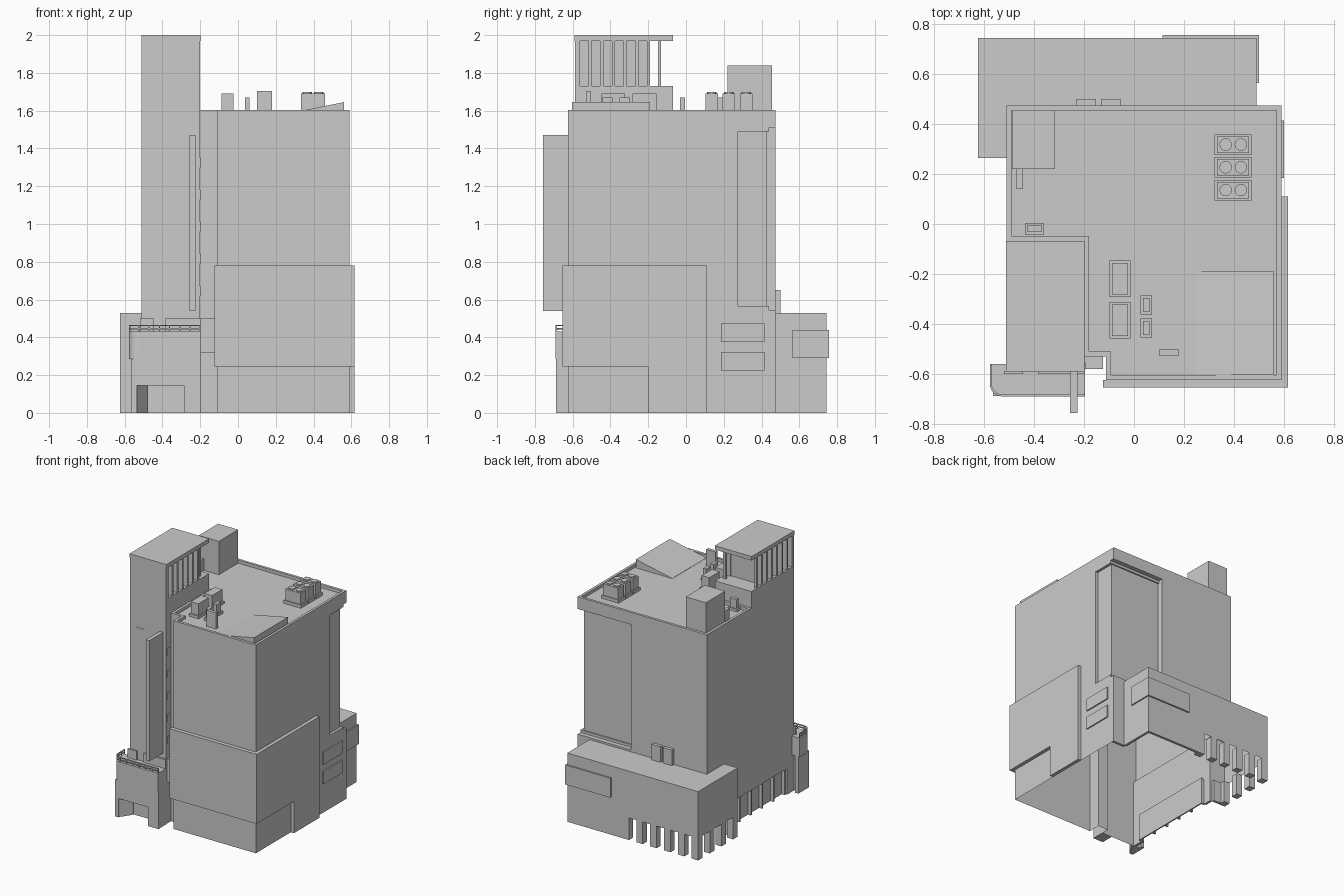
import bpy
import bmesh
import math

cube = bpy.data.objects.get("Cube")
if cube:
    bpy.data.objects.remove(cube, do_unlink=True)

grey = bpy.data.materials.new("concrete_grey")
grey.use_nodes = True
COLOUR = (0.6, 0.6, 0.6, 1)
grey.diffuse_color = COLOUR
grey.node_tree.nodes["Principled BSDF"].inputs["Base Color"].default_value = COLOUR


def finish(name, bm):
    bmesh.ops.recalc_face_normals(bm, faces=bm.faces)
    mesh = bpy.data.meshes.new(name)
    bm.to_mesh(mesh)
    bm.free()
    mesh.materials.append(grey)
    obj = bpy.data.objects.new(name, mesh)
    bpy.context.collection.objects.link(obj)
    return obj


def bridge(bm, rows, closed=False):
    n = len(rows[0])
    for a in range(len(rows) if closed else len(rows) - 1):
        b = (a + 1) % len(rows)
        for i in range(n):
            j = (i + 1) % n
            bm.faces.new((rows[a][i], rows[a][j], rows[b][j], rows[b][i]))


def make_rows(bm, rings):
    return [[bm.verts.new((x, y, z)) for x, y in pts] for pts, z in rings]


def prism(name, *layers):
    bm = bmesh.new()
    for points, z0, z1 in layers:
        rows = make_rows(bm, ((points, z0), (points, z1)))
        bridge(bm, rows)
        bm.faces.new(rows[0])
        bm.faces.new(rows[1])
    return finish(name, bm)


def shell(name, rings, is_open):
    """Hollow body, open below, without the walls picked by is_open."""
    bm = bmesh.new()
    rows = make_rows(bm, rings)
    bridge(bm, rows)
    bm.faces.new(rows[-1])
    bmesh.ops.remove_doubles(bm, verts=bm.verts, dist=0.0001)
    bmesh.ops.recalc_face_normals(bm, faces=bm.faces)
    gone = [f for f in bm.faces if is_open(f.calc_center_median(), f.normal)]
    bmesh.ops.delete(bm, geom=gone, context="FACES")
    return finish(name, bm)


def rim(name, outer, inner, z0, z1):
    """Closed strip of wall between two matching outlines."""
    bm = bmesh.new()
    bridge(bm, make_rows(bm, ((outer, z0), (outer, z1), (inner, z1), (inner, z0))), True)
    return finish(name, bm)


def rect(x0, x1, y0, y1):
    return [(x0, y0), (x1, y0), (x1, y1), (x0, y1)]


def box(name, x0, x1, y0, y1, z0, z1):
    return prism(name, (rect(x0, x1, y0, y1), z0, z1))


def piers(name, along, start, end, count, width, near, far, z0, z1):
    """Evenly spaced uprights along the x or y axis."""
    layers = []
    for i in range(count):
        c = start + (end - start - width) * i / (count - 1)
        span = (c, c + width, near, far) if along == "x" else (near, far, c, c + width)
        layers.append((rect(*span), z0, z1))
    return prism(name, *layers)


# Hollow main block, with a stepped recess around its rear left corner
L, R, B, F = -0.51, 0.59, 0.475, -0.625
TL, TR, TF, TB = L, -0.2, -0.588, -0.068
NX, NY = -0.112, -0.53
WING = 0.53


def footprint(dx=0, dy=0):
    return [(L, B), (0.135, B), (0.135, B - dy), (R - dx, B - dy), (R - dx, 0.275),
            (R, 0.275), (R, F), (NX, F), (NX, NY), (TR, NY), (TR, TF), (TL, TF)]


steps = ((0, 0.545, 0, 0.04), (0.02, 0.565, 0.02, 0.045),
         (0, 1.49, 0, 0.04), (0, 1.51, 0, 0))
rings = [(footprint(), 0), (footprint(), WING), (footprint(), 0.545),
         (footprint(0, 0.035), 0.545), (footprint(0, 0.035), 0.565),
         (footprint(0.02, 0.045), 0.565), (footprint(0.02, 0.045), 1.49),
         (footprint(0, 0.035), 1.49), (footprint(0, 0.035), 1.51),
         (footprint(), 1.51), (footprint(), 1.58)]
shell("main_block", rings,
      lambda c, n: c.z < WING - 0.01 and (c.y > B - 0.01 or c.x < L + 0.01))
box("rear_corner_wall", 0.48, R, B - 0.02, B, 0, WING)

# Parapet around the roof, stepping past the tower
T = 0.02
outer = [(L, B), (R, B), (R, F), (NX, F), (NX, NY), (TR, NY), (TR, TB), (L, TB)]
inner = [(L + T, B - T), (R - T, B - T), (R - T, F + T), (NX + T, F + T),
         (NX + T, NY + T), (TR + T, NY + T), (TR + T, TB + T), (L + T, TB + T)]
rim("roof_parapet", outer, inner, 1.57, 1.604)

# Ground floor side facade: wide glazed opening under a deep lintel
box("side_lintel", L, L + T, TF, 0.265, 0.2, WING)
box("side_front_pier", L, L + T, TF, -0.5, 0, 0.2)
box("side_rear_pier", L, L + T, 0.2, 0.265, 0, 0.2)
box("side_glazing", L + 0.035, L + 0.045, -0.5, 0.2, 0, 0.21)
piers("side_mullions", "y", -0.5, 0.2, 6, 0.014, L + 0.01, L + 0.036, 0, 0.2)

# Projecting cladding wrapped around the front left corner
CX, CY, CE = 0.617, -0.655, 0.11
prism("lower_cladding", ([(-0.125, CY), (CX, CY), (CX, CE), (R, CE), (R, F), (-0.125, F)],
                         0.245, 0.78))
box("side_cladding_panel", R, CX, -0.2, CE, 0, 0.245)
for z in (0.225, 0.375):
    box("side_window_frame", R - 0.001, 0.6, 0.185, 0.415, z, z + 0.097)

# Hollow low rear wing, with piers at its right end
RX, RY, H = -0.625, 0.745, 0.17
wing = [(RX, 0.265), (L, 0.265), (L, B), (0.49, B), (0.49, RY), (RX, RY)]
shell("rear_wing", [(wing, H), (wing, WING)],
      lambda c, n: abs(n.z) < 0.5 and (abs(c.y - B) < 0.01 or (abs(c.x - L) < 0.01 and c.y > 0.27)))
box("rear_wing_back_wall", 0.0, 0.49, RY - T, RY, 0, H)
box("rear_wing_left_wall", 0.47, 0.49, B, RY, 0, H)
box("rear_wing_front_wall", RX, L, 0.265, 0.285, 0, H)
piers("rear_wing_piers", "x", RX, 0.02, 6, 0.055, RY - 0.05, RY, 0, H)
piers("rear_wing_side_piers", "y", 0.265, RY, 4, 0.055, RX, RX + 0.05, 0, H)
prism("corner_sign_panel",
      (rect(0.115, 0.5, RY, 0.757), 0.29, 0.44),
      (rect(0.49, 0.5, 0.565, RY), 0.29, 0.44))
for x in (-0.23, -0.132):
    box("rear_vent_box", x, x + 0.077, B, 0.5, WING, 0.65)

# Stair tower with an open louvred top
box("stair_tower", TL, TR, TF, TB, 1.57, 1.73)
box("tower_front_wall", TL, TR, TF, TF + 0.022, 1.73, 1.98)
box("tower_core", -0.465, -0.245, -0.57, -0.2, 1.73, 1.98)
box("tower_roof", TL - 0.002, TR + 0.002, TF - 0.002, TB, 1.97, 2.0)
for x in (TL, TR - 0.045):
    piers("tower_louvres", "y", -0.578, -0.19, 7, 0.016, x, x + 0.045, 1.73, 1.98)
    box("tower_rear_post", x, x + 0.02, -0.148, -0.132, 1.73, 1.98)
box("tower_blade", -0.256, -0.226, -0.757, TF, 0.54, 1.47)
box("tower_slot", -0.45, -0.385, TF - 0.003, TF, 1.445, 1.45)
for i in range(5):
    z = 0.62 + 0.17 * i
    box("notch_vent", TR, TR + 0.005, -0.582, -0.555, z, z + 0.05)
box("notch_infill", TR, -0.125, -0.58, NY, 0.32, 0.5)

# Entrance with a rounded canopy
CL, CR, CF, CB, rad = -0.577, -0.197, -0.69, -0.56, 0.05


def canopy_edge(inset):
    r = rad - inset
    arc = [(CL + rad - r * math.cos(a), CF + rad - r * math.sin(a))
           for a in (math.pi / 2 * i / 6 for i in range(7))]
    return [(CL + inset, CB)] + arc + [(CR, CF + inset)]


prism("entrance_canopy", (canopy_edge(0) + [(CR, TF), (L, TF), (L, CB)], 0.285, 0.43))
box("entrance_lintel", -0.565, CR, -0.688, TF, 0.145, 0.285)
box("entrance_right_pier", -0.565, -0.535, -0.688, CB, 0, 0.285)
box("entrance_left_pier", -0.285, CR, -0.688, TF, 0, 0.145)
prism("entrance_splay", ([(-0.535, -0.68), (-0.48, -0.6), (-0.48, TF), (-0.535, TF)], 0, 0.145))
for x0, x1 in ((-0.52, -0.445), (-0.385, CR)):
    box("canopy_planter", x0, x1, -0.6, TF, 0.43, 0.5)

# Canopy railing follows the rounded edge
for z in (0.442, 0.459):
    prism("canopy_rail", (canopy_edge(0) + canopy_edge(0.008)[::-1], z, z + 0.007))
piers("canopy_rail_posts", "x", -0.527, CR, 7, 0.006, CF, CF + 0.007, 0.43, 0.466)
piers("canopy_rail_side_posts", "y", -0.64, CB, 3, 0.006, CL, CL + 0.007, 0.43, 0.466)

# Rooftop plant room and sloping screen
box("plant_room", -0.488, -0.317, 0.22, 0.455, 1.57, 1.838)
box("plant_duct", -0.47, -0.445, 0.14, 0.22, 1.57, 1.67)
screen = box("sloping_screen", 0.25, 0.56, -0.604, -0.19, 1.57, 1.645)
for v in screen.data.vertices:
    if v.co.z > 1.6 and v.co.x < 0.4:
        v.co.z = 1.582

# Rooftop fan units
for y in (0.318, 0.227, 0.136):
    box("fan_base", 0.323, 0.47, y - 0.041, y + 0.041, 1.57, 1.604)
    box("fan_unit", 0.333, 0.46, y - 0.033, y + 0.033, 1.6, 1.69)
    for x in (0.367, 0.428):
        circle = [(x + 0.025 * math.cos(a), y + 0.025 * math.sin(a))
                  for a in (math.pi * i / 8 for i in range(16))]
        prism("fan_cap", (circle, 1.69, 1.698))


# Rooftop boxes on low kerbs
def rooftop_box(name, x0, x1, y0, y1, top, m=0.01):
    box(name + "_kerb", x0, x1, y0, y1, 1.57, 1.6)
    box(name, x0 + m, x1 - m, y0 + m, y1 - m, 1.59, top)


rooftop_box("large_vent", -0.098, -0.014, -0.292, -0.147, 1.69)
rooftop_box("large_vent", -0.098, -0.014, -0.458, -0.313, 1.69)
rooftop_box("small_vent", 0.027, 0.072, -0.362, -0.286, 1.67)
rooftop_box("small_vent", 0.027, 0.072, -0.455, -0.379, 1.67)
rooftop_box("rear_flue", -0.437, -0.36, -0.042, 0.005, 1.67)
box("flat_flue", 0.1, 0.18, -0.527, -0.502, 1.57, 1.705)
